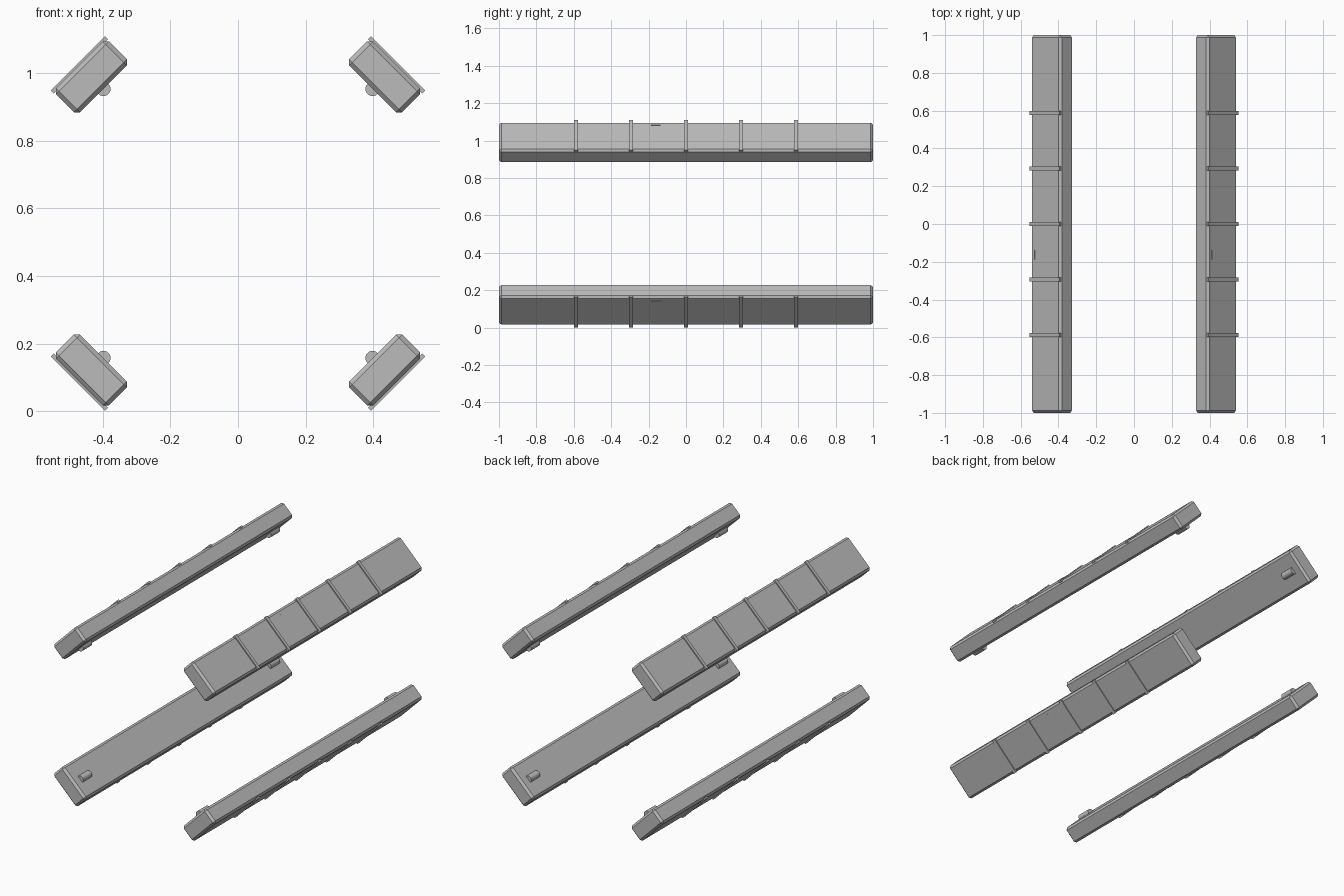
import bpy, math
from mathutils import Matrix, Vector

if "Cube" in bpy.data.objects:
    bpy.data.objects.remove(bpy.data.objects["Cube"])

MID_Z = 0.5555       # height of the centre the four bars are arranged around
RADIUS = 0.614       # distance from that centre to each bar's core
WIDTH, THICK = 0.222, 0.101

grey = bpy.data.materials.new("plain grey")
grey.diffuse_color = (0.5, 0.5, 0.5, 1)
grey.use_nodes = True
grey.node_tree.nodes["Principled BSDF"].inputs["Base Color"].default_value = grey.diffuse_color


def place(obj, name, loc, turn):
    """Name a part and swing it round the centre axis; local x points outward."""
    obj.name = name
    obj.data.materials.append(grey)
    spin = Matrix.Translation((0, 0, MID_Z)) @ Matrix.Rotation(-turn, 4, 'Y')
    obj.matrix_world = spin @ Matrix.Translation(Vector(loc)) @ obj.matrix_world
    return obj


def box(name, loc, size, turn, bevel=0):
    bpy.ops.mesh.primitive_cube_add(size=1)
    obj = bpy.context.object
    obj.data.transform(Matrix.Diagonal((*size, 1)))
    if bevel:
        mod = obj.modifiers.new("edge chamfer", 'BEVEL')
        mod.width = bevel
        mod.segments = 1
    return place(obj, name, loc, turn)


def peg(name, loc, turn):
    bpy.ops.mesh.primitive_cylinder_add(vertices=20, radius=0.021, depth=0.085)
    obj = bpy.context.object
    obj.data.transform(Matrix.Rotation(math.pi / 2, 4, 'X'))
    bpy.ops.object.shade_smooth_by_angle(angle=math.radians(30))
    return place(obj, name, loc, turn)


for i, corner in enumerate(("upper_right", "upper_left", "lower_left", "lower_right")):
    turn = math.radians(45 + 90 * i)
    face = RADIUS + THICK / 2
    # Chamfered bar
    box(corner + "_bar", (RADIUS, 0, 0), (THICK, 2, WIDTH), turn, 0.0126)
    # Thin bands across the outer face
    for k in range(-2, 3):
        box(corner + "_band", (face, k * 0.294, 0), (0.012, 0.02, 0.227), turn)
    # Small raised mark on the outer face
    box(corner + "_mark", (face, -0.162, 0.081), (0.004, 0.05, 0.005), turn)
    # Rounded pegs near both ends of the inner face
    for y in (-0.9, 0.9):
        peg(corner + "_peg", (RADIUS - THICK / 2, y, 0), turn)
